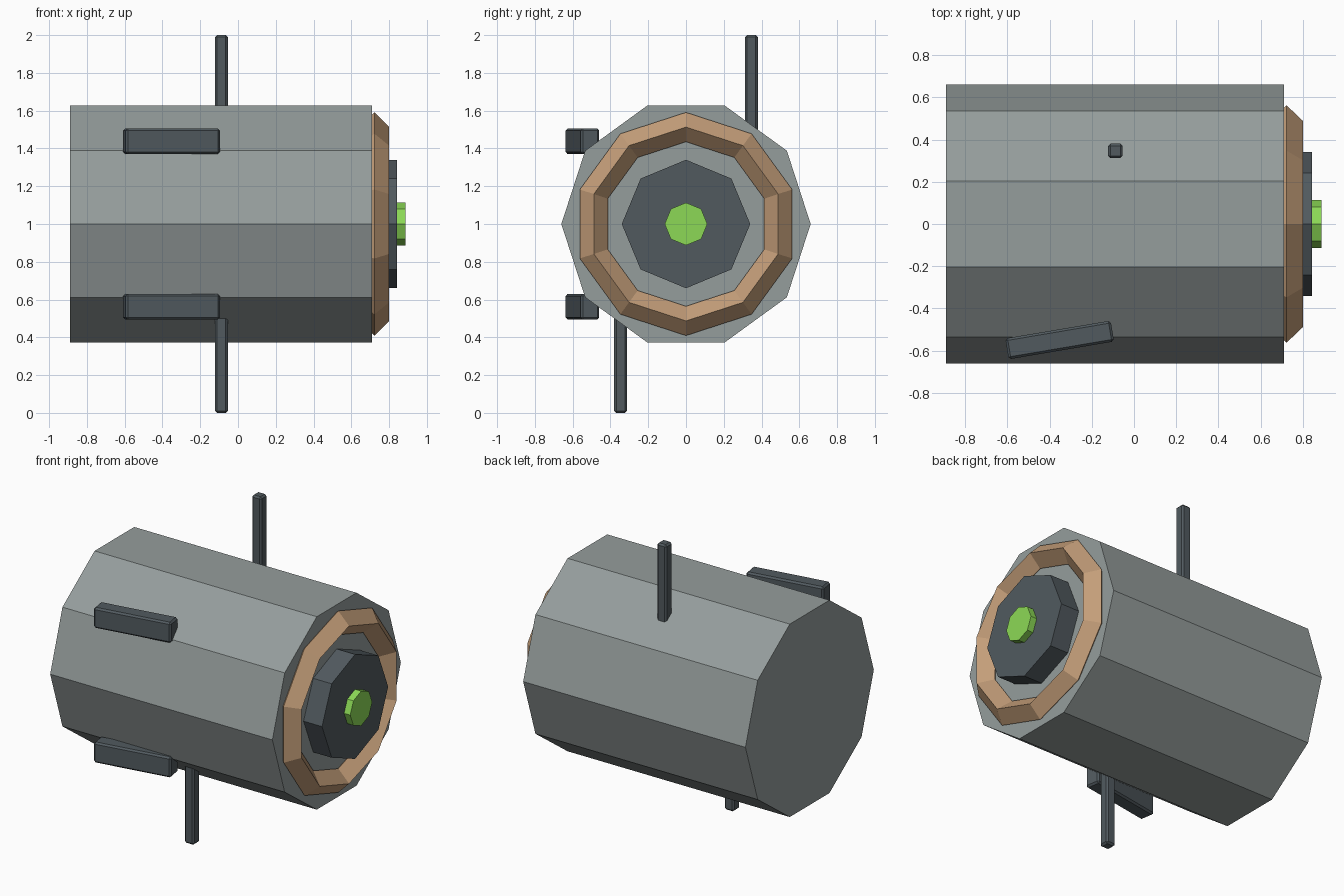
import bpy
import bmesh
from math import sin, cos, tau, radians

cube = bpy.data.objects.get("Cube")
if cube:
    bpy.data.objects.remove(cube, do_unlink=True)


def linear(c):
    c /= 255
    return c / 12.92 if c <= 0.04045 else ((c + 0.055) / 1.055) ** 2.4


def material(name, *rgb):
    mat = bpy.data.materials.new(name)
    mat.use_nodes = True
    colour = [linear(c) for c in rgb] + [1]
    mat.diffuse_color = colour
    mat.node_tree.nodes["Principled BSDF"].inputs["Base Color"].default_value = colour
    return mat


grey = material("hull grey", 149, 157, 156)
slate = material("dark slate", 81, 90, 95)
copper = material("copper", 196, 158, 121)
green = material("glow green", 140, 217, 86)

AXIS_Z = 1.0


def add_object(name, bm, mat):
    bmesh.ops.recalc_face_normals(bm, faces=bm.faces)
    mesh = bpy.data.meshes.new(name)
    bm.to_mesh(mesh)
    bm.free()
    mesh.materials.append(mat)
    obj = bpy.data.objects.new(name, mesh)
    bpy.context.collection.objects.link(obj)
    return obj


def lathe(name, profile, sides, mat, start=0.0, closed=False):
    """Turn an (x, radius) profile about the long axis; cap it unless closed."""
    bm = bmesh.new()
    rings = []
    for x, r in profile:
        angles = [start + tau * i / sides for i in range(sides)]
        rings.append([bm.verts.new((x, r * cos(a), AXIS_Z + r * sin(a))) for a in angles])
    pairs = list(zip(rings, rings[1:]))
    if closed:
        pairs.append((rings[-1], rings[0]))
    else:
        bm.faces.new(rings[0])
        bm.faces.new(rings[-1])
    for a, b in pairs:
        for i in range(sides):
            j = (i + 1) % sides
            bm.faces.new((a[i], a[j], b[j], b[i]))
    return add_object(name, bm, mat)


def bevelled_box(name, centre, size, turn=0.0):
    bm = bmesh.new()
    bmesh.ops.create_cube(bm, size=1)
    bmesh.ops.scale(bm, vec=size, verts=bm.verts)
    bmesh.ops.bevel(bm, geom=bm.edges[:], offset=0.011, segments=1, affect='EDGES')
    obj = add_object(name, bm, slate)
    obj.location = centre
    obj.rotation_euler.z = radians(turn)


# Main barrel
lathe("hull", [(-0.89, 0.66), (0.71, 0.66)], 10, grey)

# Diamond-section ring on the end
R, r, x = 0.513, 0.078, 0.722
lathe("end_ring", [(x, R + r), (x + r, R), (x, R - r), (x - r, R)],
      10, copper, start=tau / 4, closed=True)

# Stepped hub with a glowing centre
lathe("hub", [(0.70, 0.34), (0.843, 0.34)], 8, slate)
lathe("hub_light", [(0.80, 0.113), (0.887, 0.113)], 8, green)

# Antennae above and below, angled blocks on the front
for side, label in ((1, "upper"), (-1, "lower")):
    bevelled_box(label + "_antenna", (-0.088, side * 0.346, AXIS_Z + side * 0.67),
                 (0.068, 0.068, 0.66))
    bevelled_box(label + "_block", (-0.352, -0.549, AXIS_Z + side * 0.438),
                 (0.506, 0.10, 0.134), turn=9.6)
